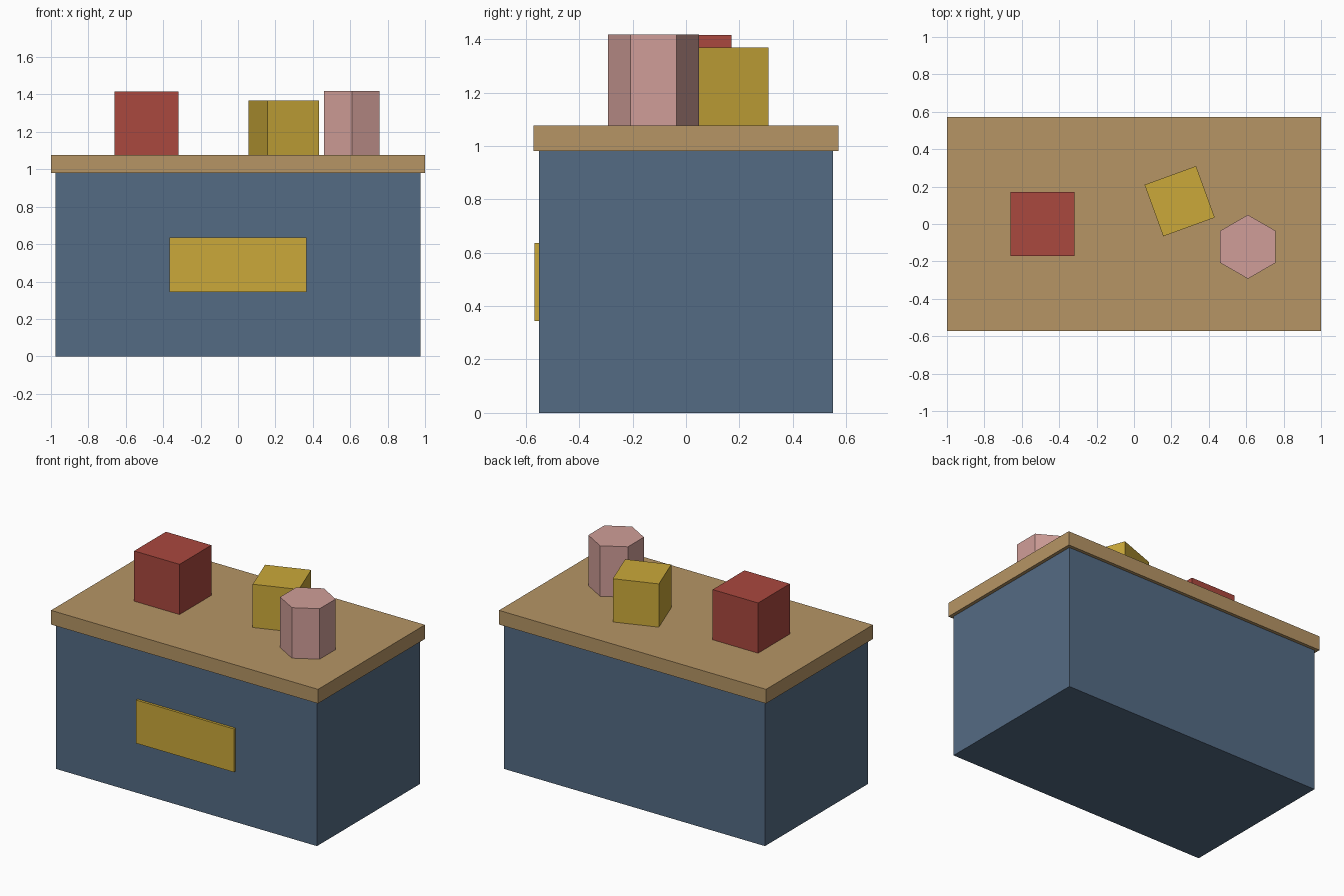
import bpy, bmesh, math
from mathutils import Matrix

if "Cube" in bpy.data.objects:
    bpy.data.objects.remove(bpy.data.objects["Cube"])


def material(name, rgb):
    # sRGB 0-255 to linear
    lin = [((c / 255 + 0.055) / 1.055) ** 2.4 for c in rgb]
    m = bpy.data.materials.new(name)
    m.diffuse_color = (*lin, 1)
    m.use_nodes = True
    m.node_tree.nodes["Principled BSDF"].inputs["Base Color"].default_value = m.diffuse_color
    return m


blue = material("slate blue", (84, 107, 132))
wood = material("tan wood", (182, 149, 101))
red = material("brick red", (170, 72, 62))
yellow = material("mustard yellow", (203, 169, 58))
pink = material("dusty pink", (208, 158, 152))


def finish(name, bm, mat, loc, turn=0):
    me = bpy.data.meshes.new(name)
    bm.to_mesh(me)
    bm.free()
    me.materials.append(mat)
    ob = bpy.data.objects.new(name, me)
    ob.location = loc
    ob.rotation_euler.z = math.radians(turn)
    bpy.context.collection.objects.link(ob)


def box(name, size, loc, mat, turn=0):
    bm = bmesh.new()
    bmesh.ops.create_cube(bm, size=1, matrix=Matrix.Diagonal((*size, 1)))
    finish(name, bm, mat, loc, turn)


def prism(name, sides, radius, height, loc, mat, turn=0):
    bm = bmesh.new()
    bmesh.ops.create_cone(bm, cap_ends=True, segments=sides, radius1=radius,
                          radius2=radius, depth=height)
    # put a corner on +x
    bmesh.ops.rotate(bm, verts=bm.verts, matrix=Matrix.Rotation(math.pi / 2, 3, 'Z'))
    finish(name, bm, mat, loc, turn)


TOP = 1.076
# chest, lid and front plate
box("chest_body", (1.954, 1.1, 0.98), (0, 0, 0.49), blue)
box("lid", (2, 1.144, TOP - 0.98), (0, 0, (TOP + 0.98) / 2), wood)
box("front_plate", (0.733, 0.03, 0.293), (0, -0.552, 0.49), yellow)

# blocks on the lid
box("red_block", (0.34, 0.34, 0.34), (-0.489, 0, TOP + 0.17), red)
box("yellow_block", (0.293, 0.293, 0.293), (0.244, 0.122, TOP + 0.1465), yellow, 20)
# hexagon corners point along x
prism("pink_hexagon_block", 6, 0.171, 0.342, (0.609, -0.122, TOP + 0.171), pink, 30)
